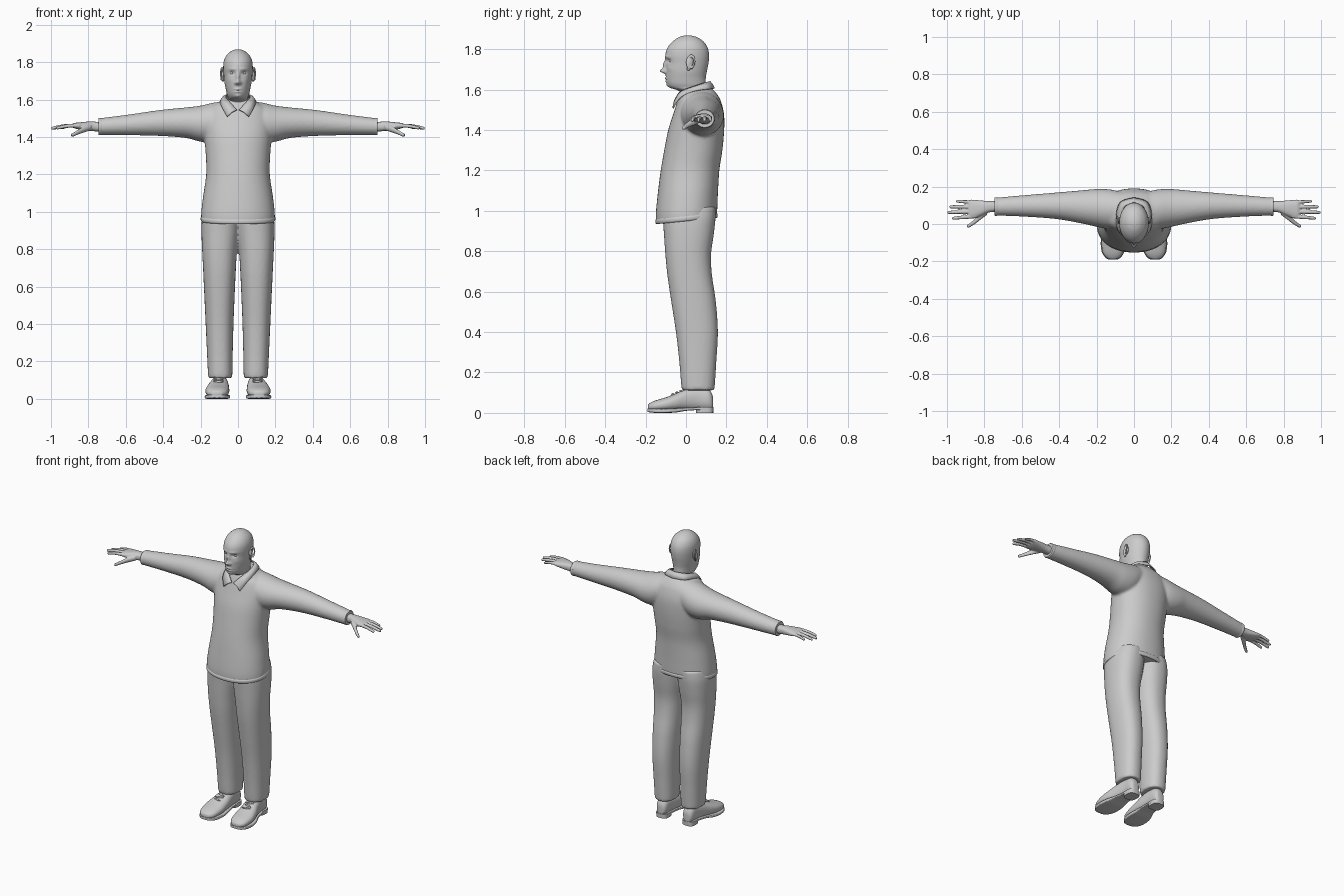
import bpy, bmesh, math
from mathutils import Matrix, Vector, Euler


def spline(points, steps):
    """Smooth (Catmull-Rom) resampling of a list of equal-length tuples."""
    out = []
    for i in range(len(points) - 1):
        p0, p1 = points[max(i - 1, 0)], points[i]
        p2, p3 = points[i + 1], points[min(i + 2, len(points) - 1)]
        for s in range(steps):
            t = s / steps
            out.append([0.5 * (2 * b + (c - a) * t + (2 * a - 5 * b + 4 * c - d) * t * t
                               + (3 * b - a - 3 * c + d) * t ** 3)
                        for a, b, c, d in zip(p0, p1, p2, p3)])
    return out + [list(points[-1])]


def loft(bm, axis, stations, n=32, steps=6, power=2.0):
    """Skin rounded sections; station = position, then low/high of the two other axes."""
    rings = []
    for t, u0, u1, v0, v1 in spline(stations, steps):
        ring = []
        for k in range(n):
            a = 2 * math.pi * k / n
            c, s = math.cos(a), math.sin(a)
            u = (u0 + u1) / 2 + (u1 - u0) / 2 * math.copysign(abs(c) ** (2 / power), c)
            v = (v0 + v1) / 2 + (v1 - v0) / 2 * math.copysign(abs(s) ** (2 / power), s)
            ring.append(bm.verts.new({'x': (t, u, v), 'y': (u, t, v), 'z': (u, v, t)}[axis]))
        rings.append(ring)
    for r, q in zip(rings, rings[1:]):
        for k in range(n):
            bm.faces.new((r[k], r[(k + 1) % n], q[(k + 1) % n], q[k]))
    bm.faces.new(rings[0])
    bm.faces.new(rings[-1])


def tube_x(bm, pts):
    """Finger-like tube along x; points are x, y, z, radius, with a rounded tip."""
    x, y, z, r = pts[-1]
    pts = pts + [(x + r * 0.7, y, z, r * 0.7), (x + r, y, z, r * 0.15)]
    loft(bm, 'x', [(x, y - r, y + r, z - r, z + r) for x, y, z, r in pts], 16, 4)


def ball(bm, loc, scale, rot=(0, 0, 0)):
    m = Matrix.LocRotScale(Vector(loc), Euler(rot), Vector(scale))
    bmesh.ops.create_uvsphere(bm, u_segments=24, v_segments=16, radius=1, matrix=m)


def finish(bm, name, mirror=False, voxel=0, smooth=0, thickness=0, angle=40):
    bmesh.ops.recalc_face_normals(bm, faces=bm.faces)
    mesh = bpy.data.meshes.new(name)
    bm.to_mesh(mesh)
    bm.free()
    for p in mesh.polygons:
        p.use_smooth = True
    mesh.set_sharp_from_angle(angle=math.radians(angle))
    ob = bpy.data.objects.new(name, mesh)
    bpy.context.collection.objects.link(ob)
    if mirror:
        m = ob.modifiers.new("mirror", 'MIRROR')
        m.use_mirror_merge = thickness > 0
    if thickness:
        m = ob.modifiers.new("thickness", 'SOLIDIFY')
        m.thickness, m.offset = thickness, 0
    if voxel:
        m = ob.modifiers.new("blend", 'REMESH')
        m.mode, m.voxel_size, m.use_smooth_shade = 'VOXEL', voxel, True
    if smooth:
        m = ob.modifiers.new("soften", 'SMOOTH')
        m.factor, m.iterations = 0.5, smooth
    return ob


def sym(t, w, f, b):
    return (t, -w, w, f, b)


# head and neck: lofted skull, then soft bumps for the face
bm = bmesh.new()
loft(bm, 'z', [sym(*s) for s in (
    (1.52, .062, -.015, .12), (1.56, .058, -.02, .115), (1.592, .056, -.032, .105),
    (1.61, .054, -.078, .10), (1.63, .060, -.094, .098), (1.66, .066, -.099, .098),
    (1.69, .072, -.100, .103), (1.73, .076, -.099, .111), (1.77, .079, -.102, .114),
    (1.805, .076, -.093, .108), (1.835, .063, -.070, .090), (1.857, .040, -.040, .060),
    (1.867, .018, -.012, .030), (1.869, .002, .006, .010))], 96, 8)
bumps = [(0, 1.693, .011, .012, .027), (0, 1.722, .009, .022, .015),
         (.013, 1.688, .007, .008, .009), (.032, 1.742, .014, .010, -.011),
         (.030, 1.763, .020, .006, .004), (0, 1.656, .018, .005, .006),
         (0, 1.642, .015, .005, .006), (0, 1.649, .020, .002, -.003),
         (0, 1.618, .016, .011, .006), (.045, 1.705, .015, .015, .003)]
for v in bm.verts:
    if v.co.y < -.02:
        for x, z, rx, rz, d in bumps:
            v.co.y -= d * math.exp(-((abs(v.co.x) - x) / rx) ** 2 - ((v.co.z - z) / rz) ** 2)
finish(bm, "head", angle=80)

# eyes
bm = bmesh.new()
ball(bm, (.032, -.071, 1.742), (.013, .012, .010))
finish(bm, "eyes", mirror=True)

# ears: flat shell with a raised rim and lobe
bm = bmesh.new()
ball(bm, (.080, .020, 1.732), (.007, .018, .034), (-.2, 0, .35))
for k in range(12):
    a = math.radians(-60 + k * 22)
    y, z = .022 + .018 * math.cos(a), 1.736 + .031 * math.sin(a)
    ball(bm, (.083 + .35 * (y - .015), y + .12 * (z - 1.73), z), (.005, .006, .008))
ball(bm, (.080, .012, 1.703), (.005, .008, .010))
finish(bm, "ears", mirror=True, voxel=.003, smooth=3)

# pullover: torso and sleeves blended into one skin
bm = bmesh.new()
loft(bm, 'z', [sym(*s) for s in (
    (.955, .197, -.148, .153), (1.0, .196, -.149, .155), (1.08, .187, -.141, .158),
    (1.2, .170, -.125, .165), (1.3, .172, -.108, .180), (1.4, .180, -.088, .189),
    (1.48, .185, -.063, .188), (1.545, .165, -.042, .172), (1.58, .115, -.030, .152),
    (1.605, .068, -.018, .130))], 64, 6, 2.2)
for v in bm.verts:
    v.co.z += .1 * v.co.y * max(0, 1 - (v.co.z - .955) / .2)
for side in (-1, 1):
    loft(bm, 'x', [(side * x, *r) for x, *r in (
        (.06, .0, .17, 1.42, 1.592), (.13, -.025, .185, 1.375, 1.584),
        (.20, -.015, .187, 1.375, 1.568), (.28, .003, .180, 1.395, 1.558),
        (.42, .027, .168, 1.406, 1.544), (.60, .040, .153, 1.410, 1.518),
        (.745, .045, .140, 1.411, 1.500))], 40)
finish(bm, "pullover", voxel=.008, smooth=5)

# rolled edges of the hem and cuffs
bm = bmesh.new()
loft(bm, 'z', [sym(.949, .194, -.146, .151), sym(.955, .199, -.151, .156),
               sym(.967, .200, -.152, .157), sym(.975, .196, -.148, .153)], 64, 4, 2.2)
for v in bm.verts:
    v.co.z += .1 * v.co.y
finish(bm, "pullover_hem")
bm = bmesh.new()
loft(bm, 'x', [(.728, .046, .141, 1.414, 1.500), (.733, .044, .142, 1.411, 1.502),
               (.742, .044, .142, 1.410, 1.502), (.747, .047, .139, 1.413, 1.499)], 40, 3)
finish(bm, "cuffs", mirror=True)

# shirt collar: folded strip from the front point round to the nape
bm = bmesh.new()
top = spline([(.006, -.056, 1.545), (.045, -.028, 1.588), (.064, .030, 1.612),
              (.052, .090, 1.632), (0, .117, 1.640)], 6)
low = spline([(.058, -.064, 1.508), (.086, -.030, 1.560), (.094, .040, 1.592),
              (.072, .115, 1.603), (0, .140, 1.606)], 6)
mid = [[(a + b) / 2 * s for a, b, s in zip(p, q, (1.03, 1, 1.003))] for p, q in zip(top, low)]
rows = [[bm.verts.new(p) for p in row] for row in (top, mid, low)]
for r, q in zip(rows, rows[1:]):
    for k in range(len(r) - 1):
        bm.faces.new((r[k], r[k + 1], q[k + 1], q[k]))
finish(bm, "collar", mirror=True, thickness=.007)

# trousers: mirrored legs merged at the hips
bm = bmesh.new()
loft(bm, 'z', [(.112, .032, .159, -.020, .140), (.14, .030, .161, -.024, .143),
               (.25, .028, .166, -.033, .150), (.40, .024, .173, -.050, .158),
               (.55, .018, .180, -.073, .148), (.68, .012, .186, -.092, .129),
               (.78, .006, .191, -.102, .124), (.88, -.006, .195, -.109, .137),
               (.96, -.012, .193, -.114, .146), (1.02, -.012, .180, -.110, .146)], 40, 6, 2.3)
finish(bm, "trousers", mirror=True, voxel=.008, smooth=5)

# hands: palm, four fingers and thumb blended together
bm = bmesh.new()
loft(bm, 'x', [(.70, .066, .124, 1.425, 1.480), (.77, .063, .122, 1.431, 1.482),
               (.81, .047, .125, 1.434, 1.482), (.85, .032, .129, 1.440, 1.478),
               (.875, .030, .130, 1.447, 1.475), (.885, .040, .120, 1.452, 1.470)], 32, 6, 2.4)
for y0, y1, tip, r in ((.041, .031, .965, .0105), (.067, .062, .990, .0110),
                       (.092, .092, .980, .0105), (.117, .121, .945, .0095)):
    tube_x(bm, [(.845, y0, 1.461, r), ((.86 + tip) / 2, (y0 + y1) / 2, 1.459, r * .95),
                (tip, y1, 1.448, r * .78)])
tube_x(bm, [(.785, .066, 1.452, .016), (.82, .040, 1.442, .017),
            (.855, .010, 1.426, .013), (.884, -.010, 1.411, .010)])
finish(bm, "hands", mirror=True, voxel=.004, smooth=3)

# shoes: rounded upper
bm = bmesh.new()
loft(bm, 'y', [(-.189, .100, .126, .018, .036), (-.182, .080, .145, .012, .046),
               (-.155, .058, .166, .008, .060), (-.10, .047, .174, .008, .077),
               (-.05, .047, .166, .010, .096), (0, .050, .150, .012, .118),
               (.06, .056, .136, .014, .128), (.11, .060, .132, .014, .118),
               (.130, .072, .120, .018, .090), (.134, .088, .104, .030, .060)], 32, 6, 2.3)
finish(bm, "shoes", mirror=True)

# soles with raised arch and heel block
bm = bmesh.new()
loft(bm, 'y', [(-.191, .096, .130, .006, .022), (-.182, .074, .150, .003, .022),
               (-.15, .052, .172, 0, .021), (-.10, .043, .178, 0, .021),
               (-.05, .045, .170, .002, .023), (0, .052, .150, .010, .026),
               (.06, .054, .138, .014, .028), (.11, .058, .134, .014, .028),
               (.132, .078, .116, .014, .028)], 32, 5, 6)
loft(bm, 'z', [(0, .056, .136, .050, .135), (.028, .055, .137, .048, .136)], 32, 2, 3)
finish(bm, "soles", mirror=True)

# shoe laces
bm = bmesh.new()
for i in range(4):
    y = -.065 + .02 * i
    z = .092 + .008 * i
    ball(bm, (.105 - .02 * (y + .065), y, z), (.028, .005, .006), (0, 0, .25 * (-1) ** i))
finish(bm, "laces", mirror=True)
